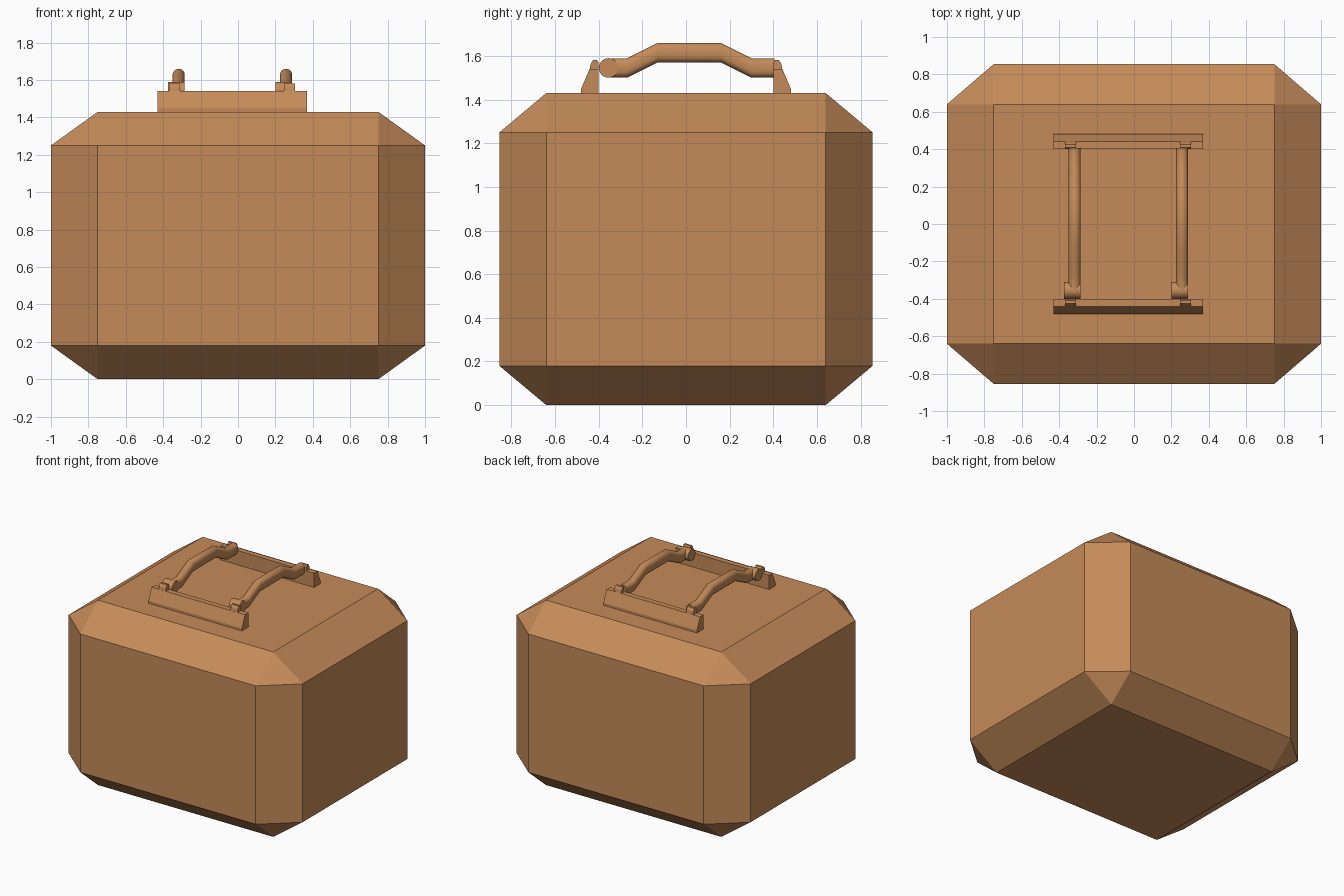
import bpy, bmesh
from math import cos, sin, pi

if "Cube" in bpy.data.objects:
    bpy.data.objects.remove(bpy.data.objects["Cube"])

leather = bpy.data.materials.new("tan_leather")
leather.diffuse_color = (0.56, 0.26, 0.10, 1)
leather.use_nodes = True
leather.node_tree.nodes["Principled BSDF"].inputs["Base Color"].default_value = leather.diffuse_color


def finish(name, bm, smooth=False):
    bmesh.ops.recalc_face_normals(bm, faces=bm.faces)
    mesh = bpy.data.meshes.new(name)
    bm.to_mesh(mesh)
    bm.free()
    mesh.materials.append(leather)
    ob = bpy.data.objects.new(name, mesh)
    bpy.context.collection.objects.link(ob)
    if smooth:
        bpy.ops.object.select_all(action='DESELECT')
        ob.select_set(True)
        bpy.context.view_layer.objects.active = ob
        bpy.ops.object.shade_smooth_by_angle(angle=0.6)
    return ob


def loft(name, rings, smooth=False):
    """Closed solid skinned through rings of equal point count."""
    bm = bmesh.new()
    loops = [[bm.verts.new(p) for p in ring] for ring in rings]
    n = len(loops[0])
    for a, b in zip(loops, loops[1:]):
        for i in range(n):
            j = (i + 1) % n
            bm.faces.new((a[i], a[j], b[j], b[i]))
    bm.faces.new(loops[0])
    bm.faces.new(loops[-1])
    return finish(name, bm, smooth)


def extrude_x(name, profile, x0, x1, smooth=False):
    return loft(name, [[(x, y, z) for y, z in profile] for x in (x0, x1)], smooth)


# Body: chamfered box as the hull of its six inset faces
bm = bmesh.new()
for sx in (-1, 1):
    for sy in (-1, 1):
        for top in (0, 1):
            side_z, cap_z = (1.25, 1.43) if top else (0.18, 0.0)
            bm.verts.new((sx * 1.0, sy * 0.64, side_z))
            bm.verts.new((sx * 0.75, sy * 0.855, side_z))
            bm.verts.new((sx * 0.75, sy * 0.64, cap_z))
bmesh.ops.convex_hull(bm, input=bm.verts)
bmesh.ops.dissolve_limit(bm, angle_limit=0.01, verts=bm.verts, edges=bm.edges)
finish("body", bm)

# Rails with a slanted outer side, and the clips standing on them
rail = [(0.40, 1.43), (0.48, 1.43), (0.48, 1.45), (0.442, 1.54), (0.40, 1.54)]
clip = [(0.40, 1.535), (0.442, 1.535), (0.437, 1.563), (0.425, 1.582),
        (0.408, 1.582), (0.40, 1.57)]
for side, s in (("front", -1), ("back", 1)):
    extrude_x(f"{side}_rail", [(s * y, z) for y, z in rail], -0.43, 0.37)
    for k, x in (("left", -0.37), ("right", 0.245)):
        extrude_x(f"{side}_{k}_clip", [(s * y, z) for y, z in clip], x, x + 0.06)

# Handles: oval bar swept over a raised path, with a round pivot at the front
path = [(-0.40, 1.545), (-0.27, 1.545), (-0.13, 1.615),
        (0.16, 1.615), (0.30, 1.545), (0.405, 1.545)]
SIDES = 16
angles = [2 * pi * i / SIDES for i in range(SIDES)]
for k, x in (("left", -0.317), ("right", 0.257)):
    oval = [(0.0325 * cos(a), 0.0325 * sin(a) + (0.0125 if sin(a) > 0 else -0.0125))
            for a in (t + pi / SIDES for t in angles)]
    # the bar starts inside the pivot
    start = [(-0.36, 1.545)] + path[1:]
    loft(f"{k}_handle", [[(x + u, y, z + v) for u, v in oval] for y, z in start], True)
    pivot = [(-0.355 + 0.045 * cos(a), 1.545 + 0.045 * sin(a)) for a in angles]
    extrude_x(f"{k}_handle_pivot", pivot, x - 0.057, x + 0.032, True)
